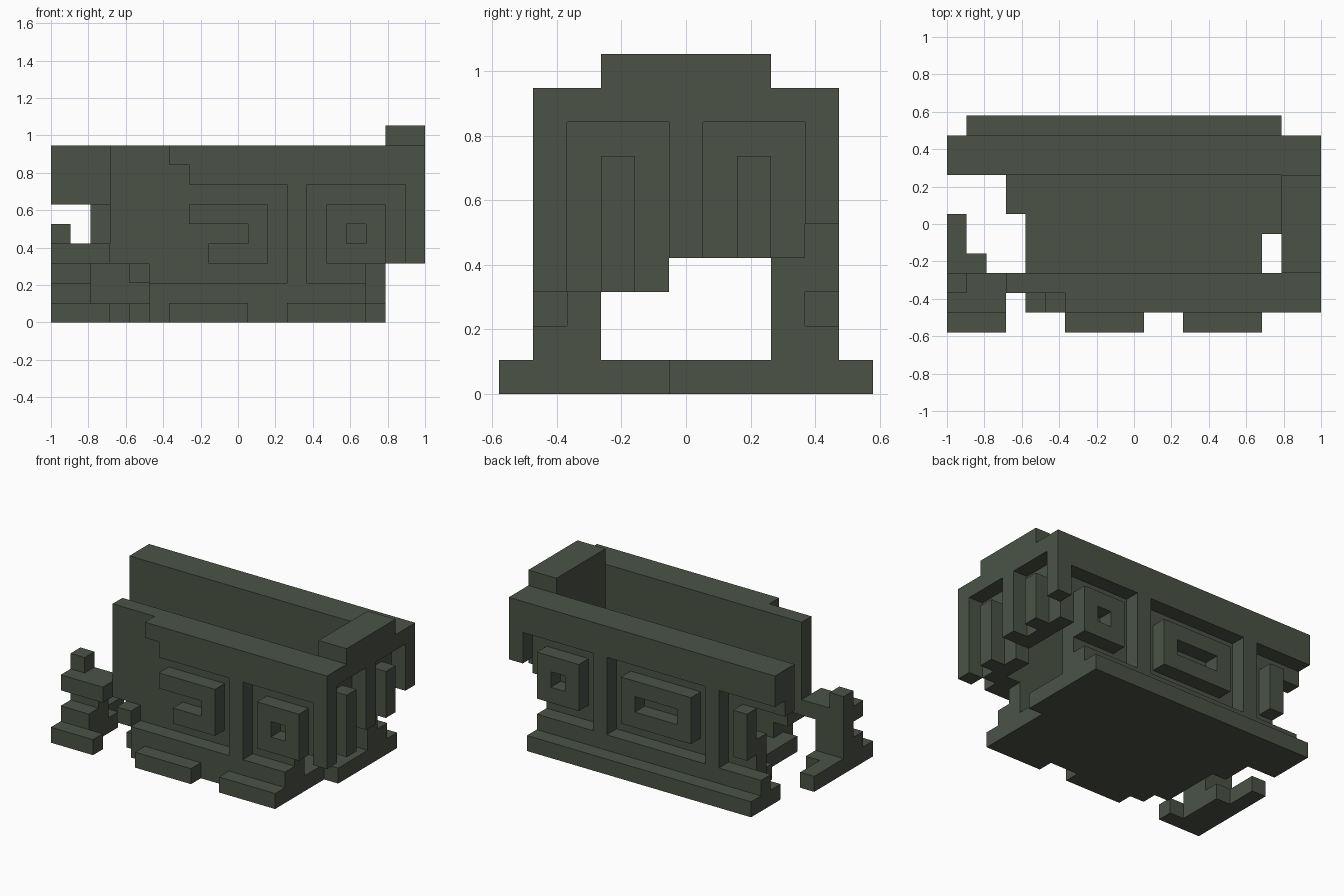
import bpy, bmesh
from mathutils import Vector

cube = bpy.data.objects.get("Cube")
if cube:
    bpy.data.objects.remove(cube, do_unlink=True)

U = 2 / 19                      # one block; the chest is 19 x 11 x 10 blocks

stone = bpy.data.materials.new("mossy dark stone")
stone.use_nodes = True
COL = (0.070, 0.086, 0.060, 1)
stone.diffuse_color = COL
bsdf = stone.node_tree.nodes["Principled BSDF"]
bsdf.inputs["Base Color"].default_value = COL
bsdf.inputs["Roughness"].default_value = 0.9

AXES = [Vector(a) for a in ((1, 0, 0), (0, 1, 0), (0, 0, 1))]


def build(name, *boxes):
    """Union of block-aligned boxes (x0, x1, y0, y1, z0, z1) as one outer skin."""
    cells = {(x, y, z) for x0, x1, y0, y1, z0, z1 in boxes
             for x in range(x0, x1) for y in range(y0, y1) for z in range(z0, z1)}
    bm = bmesh.new()
    for c in cells:
        for a in range(3):
            u, v = AXES[(a + 1) % 3], AXES[(a + 2) % 3]
            for side in (0, 1):
                step = list(c)
                step[a] += 2 * side - 1
                if tuple(step) in cells:
                    continue
                p = Vector(c) + AXES[a] * side
                quad = [p, p + u, p + u + v, p + v]
                if not side:
                    quad.reverse()
                bm.faces.new([bm.verts.new(((q.x - 9.5) * U, (q.y - 5.5) * U, q.z * U))
                              for q in quad])
    bmesh.ops.remove_doubles(bm, verts=bm.verts, dist=U * 0.01)
    bmesh.ops.dissolve_limit(bm, angle_limit=0.01, verts=bm.verts, edges=bm.edges)
    me = bpy.data.meshes.new(name)
    bm.to_mesh(me)
    bm.free()
    me.materials.append(stone)
    ob = bpy.data.objects.new(name, me)
    bpy.context.collection.objects.link(ob)
    return ob


def ring(x0, x1, y0, y1, z0, z1):
    """Rectangular ring one block wide, facing along y."""
    return ((x0, x1, y0, y1, z0, z0 + 1), (x0, x1, y0, y1, z1 - 1, z1),
            (x0, x0 + 1, y0, y1, z0, z1), (x1 - 1, x1, y0, y1, z0, z1))


# floor with broken ends
build("floor", (4, 16, 2, 5, 0, 1), (4, 17, 5, 6, 0, 1), (3, 17, 6, 8, 0, 1))

# front wall: inner slab, ledge, rim and posts
build("front_wall", (3, 18, 2, 3, 3, 9), (5, 16, 2, 3, 1, 3), (4, 5, 2, 3, 2, 3))
build("front_ledge", (5, 16, 1, 2, 0, 2))
build("front_rim", (6, 18, 1, 2, 8, 9), (7, 18, 1, 2, 7, 8), (12, 13, 1, 2, 2, 8))
build("front_loose_block", (4, 5, 1, 2, 2, 3))
build("front_plinth", (6, 10, 0, 1, 0, 1), (12, 16, 0, 1, 0, 1))
build("front_small_ring", *ring(14, 17, 1, 2, 3, 6))
build("front_broken_ring", (7, 11, 1, 2, 5, 6), (10, 11, 1, 2, 3, 6), (8, 11, 1, 2, 3, 4))

# back wall
build("back_wall", (2, 17, 8, 9, 1, 4), (3, 18, 8, 9, 4, 6), (0, 18, 8, 9, 6, 9))
build("back_ledge", (1, 17, 8, 10, 0, 1), (1, 17, 9, 10, 1, 2))
build("back_rim", (0, 18, 9, 10, 7, 9), (4, 5, 9, 10, 2, 8), (12, 13, 9, 10, 2, 8))
build("back_plinth", (1, 17, 10, 11, 0, 1))
build("back_small_ring", *ring(14, 17, 9, 10, 3, 6))
build("back_long_ring", *ring(6, 11, 9, 10, 3, 6))
build("back_ring_fragment", (2, 3, 9, 10, 3, 6))

# end wall with frame, two bars and raised cap
build("end_wall", (17, 18, 3, 5, 3, 9), (17, 18, 5, 8, 4, 9))
build("end_frame", (18, 19, 1, 10, 8, 9), (18, 19, 1, 2, 3, 9),
      (18, 19, 5, 6, 4, 9), (18, 19, 9, 10, 5, 9))
build("end_front_bar", (18, 19, 3, 4, 3, 7))
build("end_back_bar", (18, 19, 7, 8, 4, 7))
build("end_cap", (17, 19, 3, 8, 9, 10))

# broken-off corner
build("corner_base", (0, 3, 0, 1, 0, 1), (0, 2, 1, 4, 0, 1), (0, 1, 4, 6, 0, 1))
build("corner_pillar", (0, 2, 1, 3, 1, 2), (0, 2, 2, 3, 2, 3),
      (0, 3, 1, 3, 3, 4), (0, 1, 2, 3, 4, 5))
